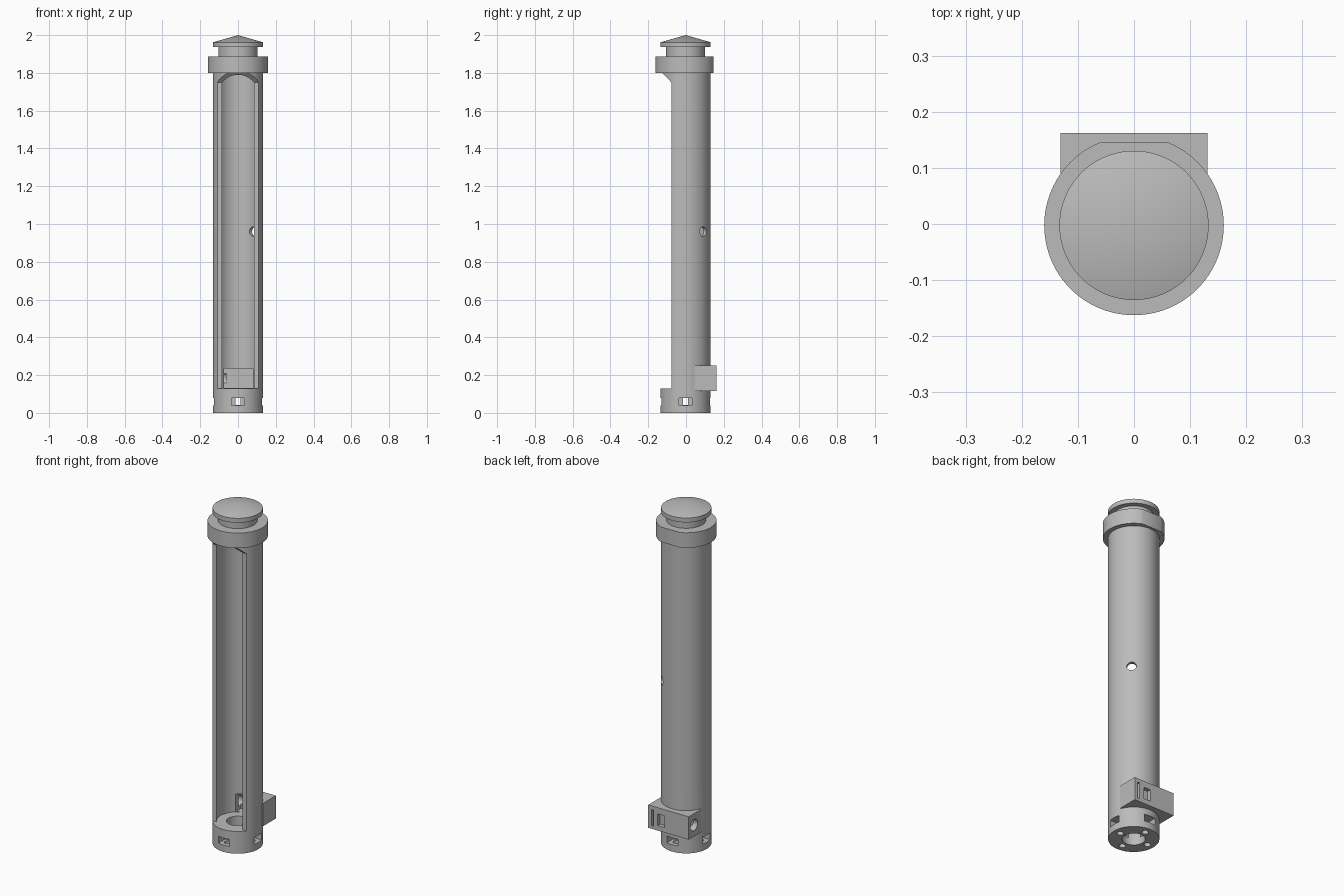
import bpy
import bmesh
from math import pi, cos, sin
from mathutils import Matrix, Vector

if "Cube" in bpy.data.objects:
    bpy.data.objects.remove(bpy.data.objects["Cube"])

CY = -0.0025          # tube axis offset in y
R, BORE = 0.133, 0.113

grey = bpy.data.materials.new("light_grey")
grey.use_nodes = True
colour = (0.5, 0.5, 0.5, 1)
grey.diffuse_color = colour
grey.node_tree.nodes["Principled BSDF"].inputs["Base Color"].default_value = colour


def finish(bm, name):
    bmesh.ops.recalc_face_normals(bm, faces=bm.faces)
    mesh = bpy.data.meshes.new(name)
    bm.to_mesh(mesh)
    bm.free()
    mesh.materials.append(grey)
    obj = bpy.data.objects.new(name, mesh)
    bpy.context.collection.objects.link(obj)
    return obj


def rod(name, start, end, r, segments=96):
    a, b = Vector(start), Vector(end)
    turn = (b - a).to_track_quat('Z', 'Y').to_matrix().to_4x4()
    bm = bmesh.new()
    bmesh.ops.create_cone(bm, cap_ends=True, segments=segments, radius1=r, radius2=r,
                          depth=(b - a).length,
                          matrix=Matrix.Translation((a + b) / 2) @ turn)
    return finish(bm, name)


def upright(name, z0, z1, r):
    return rod(name, (0, CY, z0), (0, CY, z1), r)


def box(name, xs, ys, zs, angle=0):
    bm = bmesh.new()
    bmesh.ops.create_cube(bm, size=1)
    lo, hi = Vector((xs[0], ys[0], zs[0])), Vector((xs[1], ys[1], zs[1]))
    for v in bm.verts:
        v.co = Vector(l + (h - l) * (c + 0.5) for l, h, c in zip(lo, hi, v.co))
    if angle:
        bmesh.ops.rotate(bm, verts=bm.verts, cent=(0, CY, 0),
                         matrix=Matrix.Rotation(angle, 3, 'Z'))
    return finish(bm, name)


def prism_x(name, profile, half):
    # y-z outline extruded across x
    bm = bmesh.new()
    face = bm.faces.new([bm.verts.new((-half, y, z)) for y, z in profile])
    out = bmesh.ops.extrude_face_region(bm, geom=[face])
    moved = [g for g in out["geom"] if isinstance(g, bmesh.types.BMVert)]
    bmesh.ops.translate(bm, verts=moved, vec=(2 * half, 0, 0))
    return finish(bm, name)


def cut(target, cutter):
    mod = target.modifiers.new("cut", 'BOOLEAN')
    mod.operation, mod.solver, mod.object = 'DIFFERENCE', 'EXACT', cutter
    bpy.context.view_layer.objects.active = target
    bpy.ops.object.modifier_apply(modifier=mod.name)
    bpy.data.objects.remove(cutter)


def smooth(obj):
    bpy.ops.object.select_all(action='DESELECT')
    obj.select_set(True)
    bpy.context.view_layer.objects.active = obj
    bpy.ops.object.shade_smooth_by_angle(angle=pi / 6)


# Tube: bore, base opening and long front slot with a sloped top
tube = upright("tube", 0, 1.81, R)
cut(tube, upright("bore_cutter", 0.13, 1.9, BORE))
cut(tube, upright("base_cutter", -0.1, 0.2, 0.06))
cut(tube, prism_x("slot_cutter", [(-0.3, 0.13), (-0.078, 0.13), (-0.078, 1.75),
                                  (-0.125, 1.8), (-0.3, 1.8)], 0.2))

# Side hole facing the back at a diagonal
d = Vector((cos(pi / 4), sin(pi / 4), 0))
axis = Vector((0, CY, 0.96))
cut(tube, rod("hole_cutter", axis + d * 0.06, axis + d * 0.2, 0.025, 32))

# Four fastener pockets, inner passages and screw holes around the base
for i in range(4):
    a = i * pi / 2
    cut(tube, box("pocket_cutter", (0.07, 0.16), (CY - 0.035, CY + 0.035), (0.04, 0.08), a))
    cut(tube, box("passage_cutter", (0.03, 0.1), (CY - 0.014, CY + 0.014), (0.041, 0.079), a))
    x, y = 0.092 * cos(a), 0.092 * sin(a) + CY
    cut(tube, rod("screw_cutter", (x, y, -0.1), (x, y, 0.06), 0.018, 24))


def recess():
    return box("recess_cutter", (-0.074, 0.08), (0.04, 0.135), (0.131, 0.235))


cut(tube, recess())

# Housing on the back, open to the bore
housing = box("rear_housing", (-0.131, 0.131), (0.045, 0.1625), (0.116, 0.25))
cut(housing, upright("bore_cutter", 0.05, 0.4, R - 0.006))
cut(housing, recess())
cut(housing, box("window_cutter", (0.025, 0.07), (0.14, 0.2), (0.145, 0.213)))
cut(housing, box("slit_cutter", (0.098, 0.111), (0.14, 0.2), (0.133, 0.228)))
cut(housing, rod("port_cutter", (-0.2, 0.113, 0.183), (-0.06, 0.113, 0.183), 0.033, 32))

# Collar with a flat at the back
collar = upright("collar", 1.8, 1.888, 0.16)
cut(collar, box("flat_cutter", (-0.3, 0.3), (0.145, 0.4), (1.7, 2)))

# Turned neck and conical cap
outline = [(0, 1.88), (0.104, 1.88), (0.104, 1.936), (R, 1.936), (R, 1.962), (0, 2)]
bm = bmesh.new()
verts = [bm.verts.new((r, CY, z)) for r, z in outline]
edges = [bm.edges.new(pair) for pair in zip(verts, verts[1:])]
bmesh.ops.spin(bm, geom=verts + edges, cent=(0, CY, 0), axis=(0, 0, 1),
               angle=2 * pi, steps=96, use_duplicate=False)
bmesh.ops.remove_doubles(bm, verts=bm.verts, dist=0.0001)
cap = finish(bm, "cap")

for part in (tube, housing, collar, cap):
    smooth(part)
